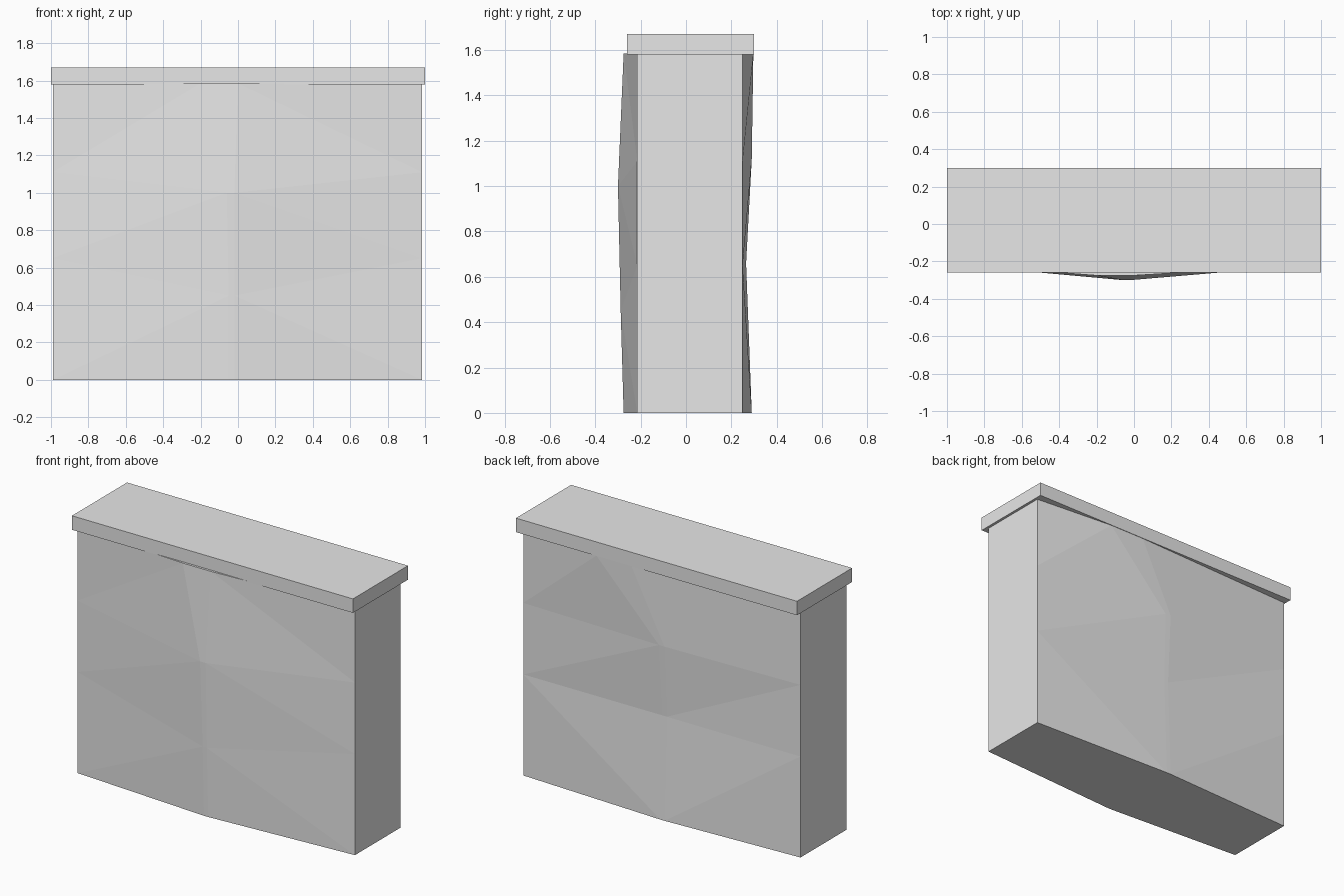
import bpy, bmesh

if "Cube" in bpy.data.objects:
    bpy.data.objects.remove(bpy.data.objects["Cube"])

stone = bpy.data.materials.new("light grey stone")
stone.diffuse_color = (0.8, 0.8, 0.8, 1)
stone.use_nodes = True
stone.node_tree.nodes["Principled BSDF"].inputs["Base Color"].default_value = stone.diffuse_color


def finish(name, bm):
    bmesh.ops.recalc_face_normals(bm, faces=bm.faces)
    mesh = bpy.data.meshes.new(name)
    bm.to_mesh(mesh)
    bm.free()
    mesh.materials.append(stone)
    obj = bpy.data.objects.new(name, mesh)
    bpy.context.collection.objects.link(obj)
    return obj


# Wall body: stacked rings, each with a bulging front ridge and back ridge
# edge z, front (x1, x2, y, z), back (x1, x2, y, z)
rows = [
    (0.00, (-0.05, -0.02, -0.275, 0.00), (-0.05, -0.02, 0.29, 0.00)),
    (0.65, (-0.05, -0.02, -0.288, 0.45), (-0.05, -0.02, 0.265, 0.66)),
    (1.11, (-0.06, -0.02, -0.30, 1.00), (-0.05, -0.01, 0.29, 1.12)),
    (1.58, (-0.20, 0.00, -0.275, 1.585), (0.18, 0.43, 0.297, 1.58)),
]
LEFT, RIGHT, FRONT, BACK = -0.99, 0.983, -0.215, 0.25
bm = bmesh.new()
rings = []
for ze, (fa, fb, fy, fz), (ba, bb, by, bz) in rows:
    pts = [(LEFT, FRONT, ze), (fa, fy, fz), (fb, fy, fz), (RIGHT, FRONT, ze),
           (RIGHT, BACK, ze), (bb, by, bz), (ba, by, bz), (LEFT, BACK, ze)]
    rings.append([bm.verts.new(p) for p in pts])
for low, high in zip(rings, rings[1:]):
    for i in range(8):
        j = (i + 1) % 8
        bm.faces.new((low[i], low[j], high[j], high[i]))
bm.faces.new(rings[0][::-1])
bm.faces.new(rings[-1])
bmesh.ops.triangulate(bm, faces=bm.faces[:])
finish("wall_body", bm)

# Flat coping slab on top
bm = bmesh.new()
bmesh.ops.create_cube(bm, size=1)
bmesh.ops.scale(bm, vec=(2.0, 0.56, 0.09), verts=bm.verts)
bmesh.ops.translate(bm, vec=(0, 0.02, 1.625), verts=bm.verts)
finish("wall_cap", bm)
